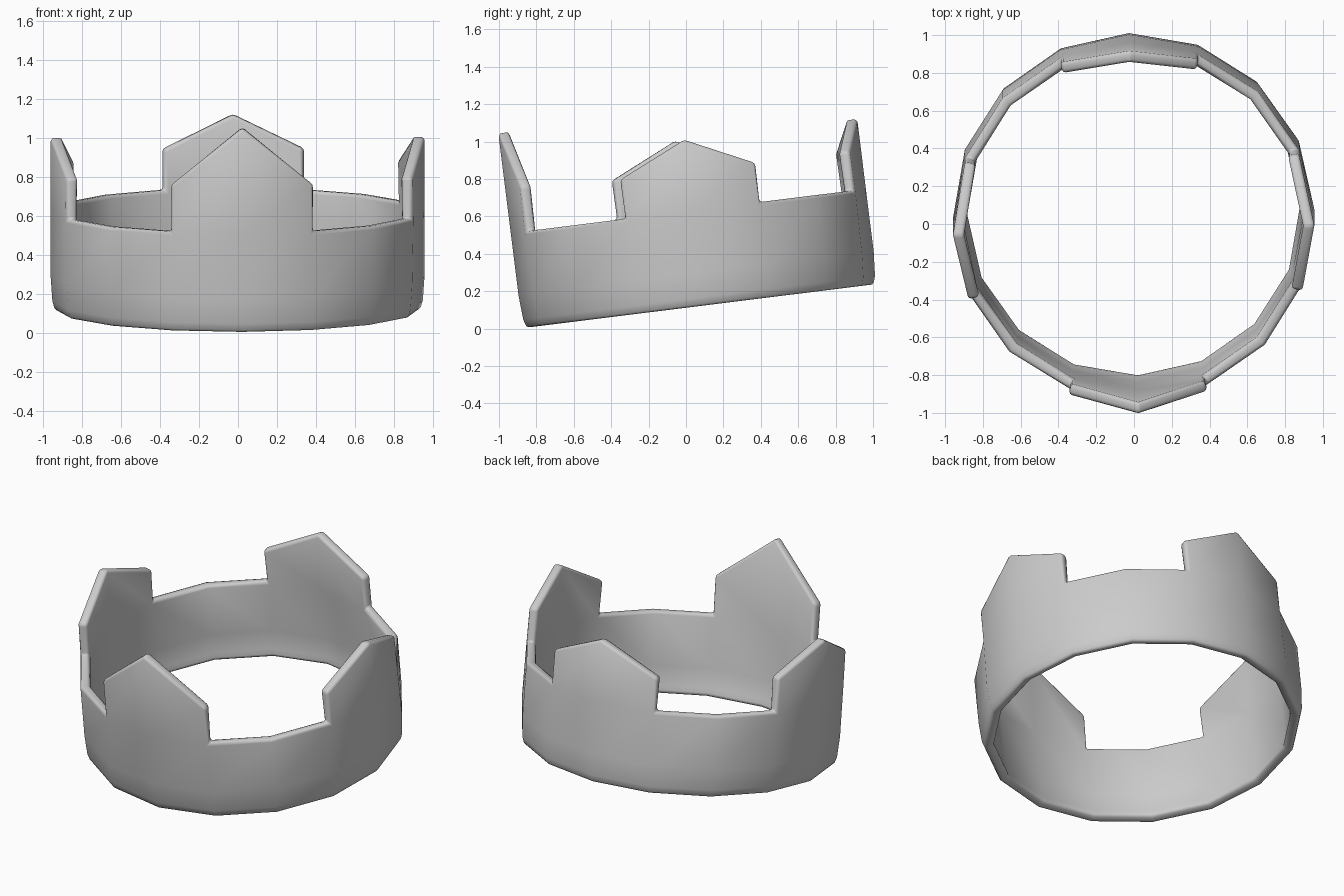
import bpy, bmesh
from math import sin, cos, radians
from mathutils import Matrix

if "Cube" in bpy.data.objects:
    bpy.data.objects.remove(bpy.data.objects["Cube"])

SIDES = 16
TILT = radians(7.1)      # back of the crown is raised
TWIST = radians(-88.5)   # first corner sits just right of the front

# outer profile of the band: (radius, height)
PROFILE = [(0.932, 0.0), (0.948, 0.05), (0.957, 0.18), (0.957, 0.517)]
TOP_R = 0.957

bm = bmesh.new()


def point(k, r, z):
    a = TWIST + radians(360 / SIDES) * k
    return bm.verts.new((r * cos(a), r * sin(a), z))


# band
rings = [[point(k, r, z) for k in range(SIDES)] for r, z in PROFILE]
for low, high in zip(rings, rings[1:]):
    for k in range(SIDES):
        n = (k + 1) % SIDES
        bm.faces.new((low[k], low[n], high[n], high[k]))

# four pointed tabs, the front one taller
rim = rings[-1]
for mid in range(0, SIDES, 4):
    shoulder, peak = (0.757, 1.06) if mid == 0 else (0.728, 0.897)
    tops = [point(mid + d, TOP_R, z) for d, z in ((-1, shoulder), (0, peak), (1, shoulder))]
    base = [rim[(mid + d) % SIDES] for d in (-1, 0, 1)]
    for i in (0, 1):
        bm.faces.new((base[i], base[i + 1], tops[i + 1], tops[i]))

bmesh.ops.recalc_face_normals(bm, faces=bm.faces[:])
for f in bm.faces:
    f.smooth = True
mesh = bpy.data.meshes.new("crown_band")
bm.to_mesh(mesh)
bm.free()
# make sure the normals point outwards so the wall grows inwards
if mesh.polygons[0].normal.dot(mesh.polygons[0].center) < 0:
    mesh.flip_normals()

# tilt into place
mesh.transform(Matrix.Translation((-0.002, 0.0763, 0.1155)) @ Matrix.Rotation(TILT, 4, 'X'))
crown = bpy.data.objects.new("crown_band", mesh)
bpy.context.collection.objects.link(crown)

# wall thickness and rounded edges
wall = crown.modifiers.new("wall", 'SOLIDIFY')
wall.thickness = 0.058
wall.offset = -1
wall.use_even_offset = True
soft = crown.modifiers.new("soft_edges", 'BEVEL')
soft.width = 0.017
soft.segments = 2
soft.limit_method = 'ANGLE'
soft.angle_limit = radians(45)

bpy.context.view_layer.objects.active = crown
crown.select_set(True)
bpy.ops.object.convert(target='MESH')
bpy.ops.object.shade_smooth_by_angle(angle=radians(50))
